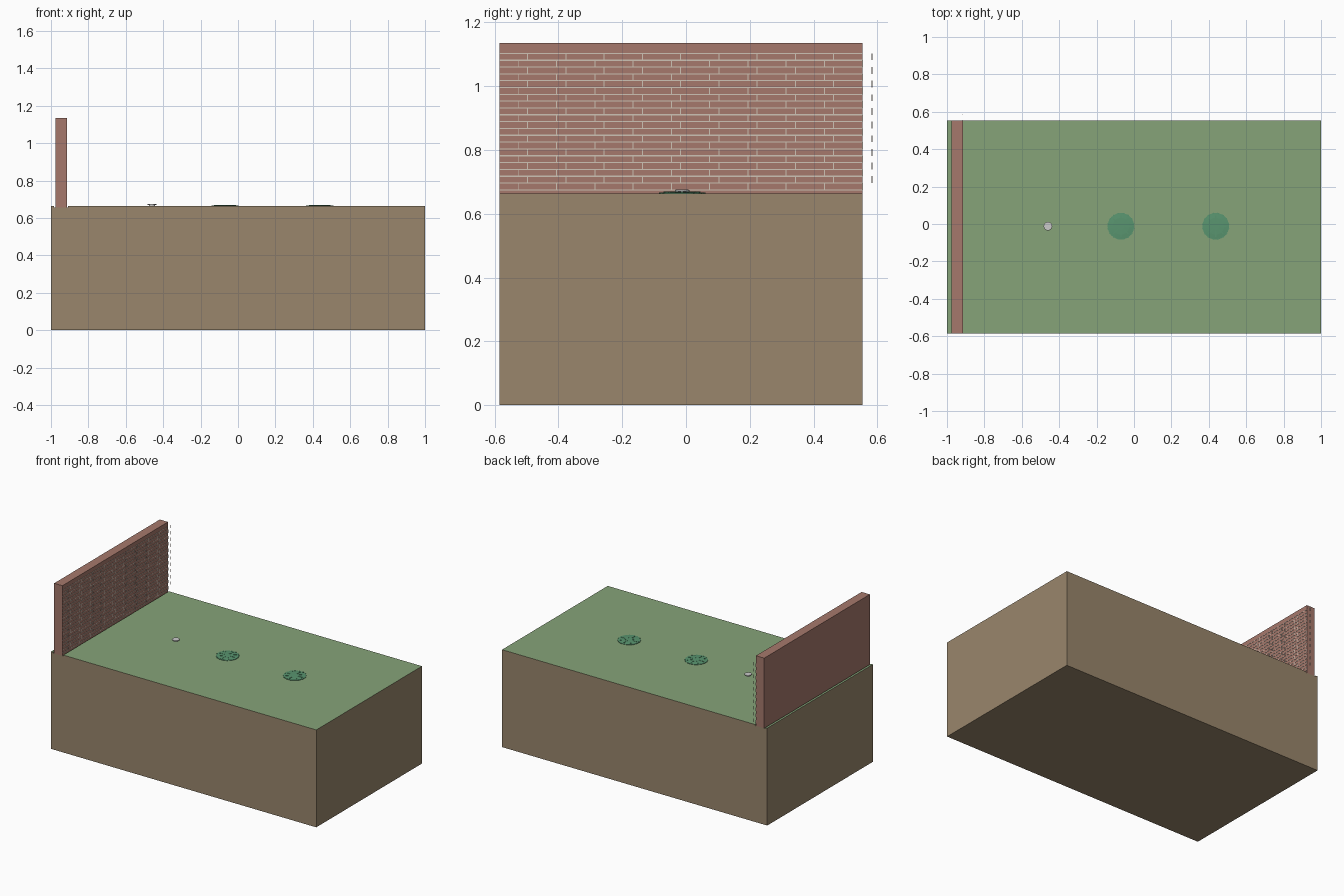
import bpy, bmesh, math
from mathutils import Matrix

if "Cube" in bpy.data.objects:
    bpy.data.objects.remove(bpy.data.objects["Cube"])


def mat(name, r, g, b):
    m = bpy.data.materials.new(name)
    m.diffuse_color = (r, g, b, 1)
    m.use_nodes = True
    m.node_tree.nodes["Principled BSDF"].inputs["Base Color"].default_value = m.diffuse_color
    return m


SOIL = mat("soil", 0.32, 0.24, 0.15)
GRASS = mat("grass", 0.24, 0.37, 0.19)
BRICK = mat("brick", 0.38, 0.19, 0.15)
MORTAR = mat("mortar", 0.62, 0.55, 0.47)
LID = mat("lid_green", 0.10, 0.30, 0.16)
METAL = mat("pale_metal", 0.7, 0.7, 0.7)
Y0, Y1, TOP = -0.585, 0.553, 0.664


def finish(name, bm, *mats):
    me = bpy.data.meshes.new(name)
    bmesh.ops.recalc_face_normals(bm, faces=bm.faces)
    bm.to_mesh(me)
    bm.free()
    ob = bpy.data.objects.new(name, me)
    bpy.context.collection.objects.link(ob)
    for m in mats:
        me.materials.append(m)
    return ob


def add_box(bm, x0, x1, y0, y1, z0, z1, spin=Matrix()):
    m = Matrix.Translation(((x0+x1)/2, (y0+y1)/2, (z0+z1)/2)) @ \
        Matrix.Diagonal((x1-x0, y1-y0, z1-z0, 1))
    bmesh.ops.create_cube(bm, size=1, matrix=spin @ m)


def add_lathe(bm, profile, n):
    # rings of (radius, height), closed with caps top and bottom
    rings = [[bm.verts.new((r*math.cos(2*math.pi*i/n), r*math.sin(2*math.pi*i/n), z))
              for i in range(n)] for r, z in profile]
    for a, b in zip(rings, rings[1:]):
        for i in range(n):
            j = (i+1) % n
            bm.faces.new((a[i], a[j], b[j], b[i]))
    bm.faces.new(rings[0][::-1])
    bm.faces.new(rings[-1])


# Soil block: side profile with a shallow slot for the wall, swept along y
bm = bmesh.new()
prof = [(-1, 0), (1, 0), (1, TOP), (-0.908, TOP), (-0.908, 0.657),
        (-0.985, 0.657), (-0.985, TOP), (-1, TOP)]
face = bm.faces.new([bm.verts.new((x, Y0, z)) for x, z in prof])
ext = bmesh.ops.extrude_face_region(bm, geom=[face])
bmesh.ops.translate(bm, vec=(0, Y1-Y0, 0),
                    verts=[v for v in ext["geom"] if isinstance(v, bmesh.types.BMVert)])
bmesh.ops.recalc_face_normals(bm, faces=bm.faces)
for f in bm.faces:
    f.material_index = int(f.normal.z > 0.5)
finish("ground_block", bm, SOIL, GRASS)

# Brick wall
WX = -0.915
bm = bmesh.new()
add_box(bm, -0.977, WX, Y0, Y1, 0.657, 1.135)
finish("brick_wall", bm, BRICK)

# Mortar courses and staggered upright joints on the wall face
PITCH, LEN, T = 0.0214, 0.12, 0.0035
bm = bmesh.new()
for i in range(21):
    z = 1.103 - i*PITCH
    add_box(bm, WX-0.001, WX+0.0015, Y0, Y1, z-T/2, z+T/2)
finish("mortar_courses", bm, MORTAR)
bm = bmesh.new()
for i in range(20):
    z = 1.103 - i*PITCH
    last = 0.583 if i % 2 == 0 else 0.554
    for k in range(10):
        y = last - k*LEN
        if y > Y0:
            add_box(bm, WX-0.001, WX+0.0015, y-0.0015, y+0.0015, z-PITCH, z)
finish("mortar_joints", bm, MORTAR)

# Two round access lids: low dome with ribs and rim bolts
for name, x in (("lid_left", -0.07), ("lid_right", 0.437)):
    bm = bmesh.new()
    add_lathe(bm, [(0.071, -0.002), (0.071, 0.0025), (0.064, 0.003),
                   (0.045, 0.0045), (0.02, 0.005)], 32)
    for k in range(8):
        spin = Matrix.Rotation(math.pi*k/4, 4, 'Z')
        add_box(bm, 0.022, 0.058, -0.003, 0.003, 0.001, 0.006, spin)
    for k in range(16):
        spin = Matrix.Rotation(math.pi*(k+0.5)/8, 4, 'Z')
        add_box(bm, 0.066, 0.073, -0.004, 0.004, -0.001, 0.0035, spin)
    finish(name, bm, LID).location = (x, -0.012, TOP)

# Small capped outlet
bm = bmesh.new()
add_lathe(bm, [(0.016, -0.002), (0.016, 0.005), (0.023, 0.006),
               (0.023, 0.010), (0.020, 0.0115)], 24)
finish("outlet_cap", bm, METAL).location = (-0.46, -0.012, TOP)
